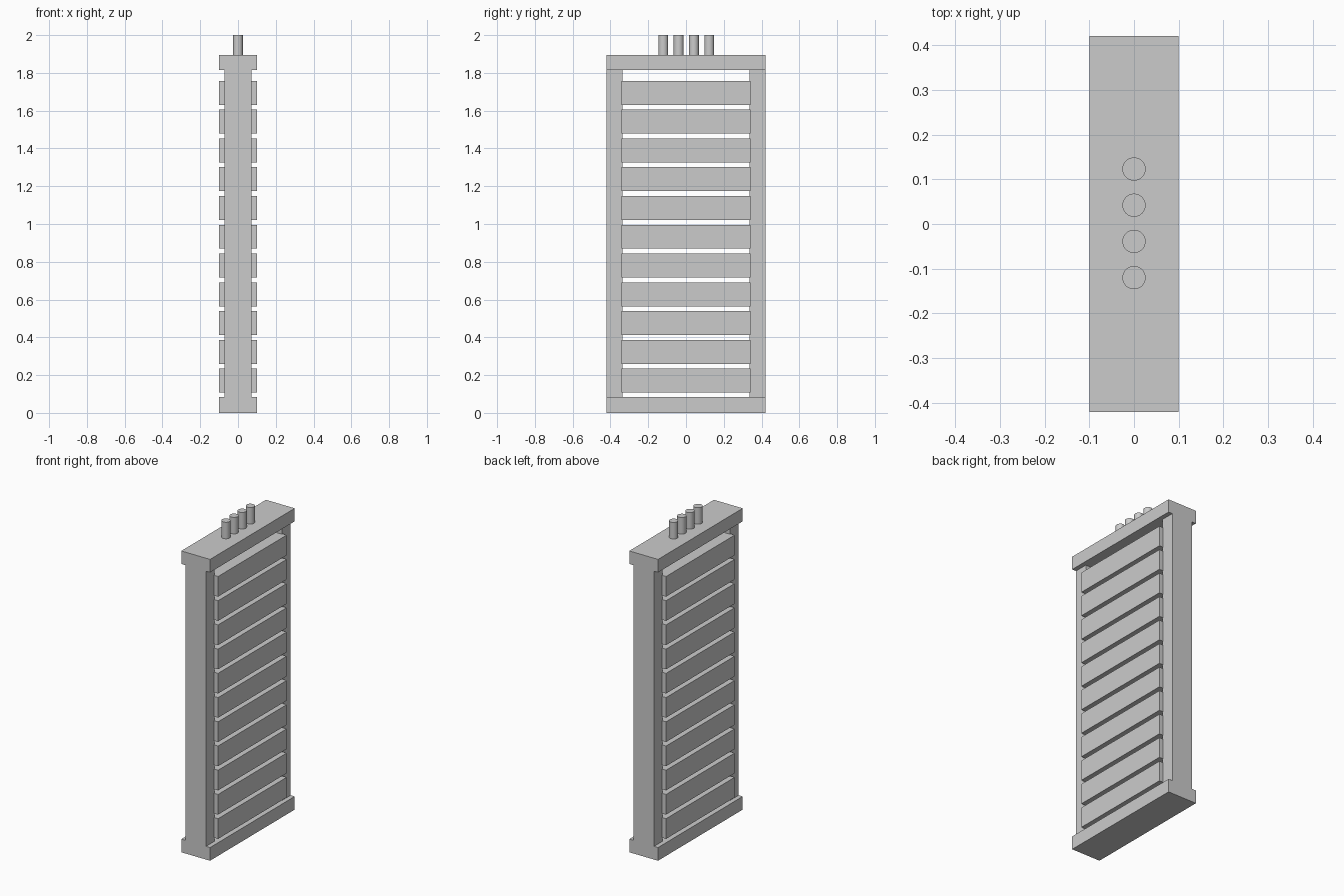
import bpy, math

if "Cube" in bpy.data.objects:
    bpy.data.objects.remove(bpy.data.objects["Cube"])

grey = bpy.data.materials.new("light_grey")
grey.diffuse_color = (0.6, 0.6, 0.6, 1)
grey.use_nodes = True
grey.node_tree.nodes["Principled BSDF"].inputs["Base Color"].default_value = grey.diffuse_color


def box(name, x, y, z):
    """Box from (min, max) pairs on each axis."""
    bpy.ops.mesh.primitive_cube_add(size=1, location=[sum(r) / 2 for r in (x, y, z)])
    ob = bpy.context.object
    ob.name = name
    ob.scale = [r[1] - r[0] for r in (x, y, z)]
    bpy.ops.object.transform_apply(location=False, rotation=False, scale=True)
    ob.data.materials.append(grey)


# Bottom and top rails
box("bottom_rail", (-0.1, 0.1), (-0.421, 0.421), (0, 0.083))
box("top_rail", (-0.1, 0.1), (-0.421, 0.421), (1.814, 1.896))

# Side posts
box("front_post", (-0.072, 0.072), (-0.421, -0.335), (0.083, 1.814))
box("back_post", (-0.072, 0.072), (0.335, 0.421), (0.083, 1.814))

# Stacked slats, slightly let into the posts
for i in range(11):
    z = 0.107 + i * 0.1524
    box(f"slat_{i + 1}", (-0.1, 0.1), (-0.341, 0.341), (z, z + 0.127))

# Row of pins on the top rail
for i in range(4):
    bpy.ops.mesh.primitive_cylinder_add(vertices=32, radius=0.026, depth=0.109,
                                        location=(0, -0.12 + i * 0.081, 1.9455))
    pin = bpy.context.object
    pin.name = f"pin_{i + 1}"
    pin.data.materials.append(grey)
    bpy.ops.object.shade_smooth_by_angle(angle=math.radians(30))
